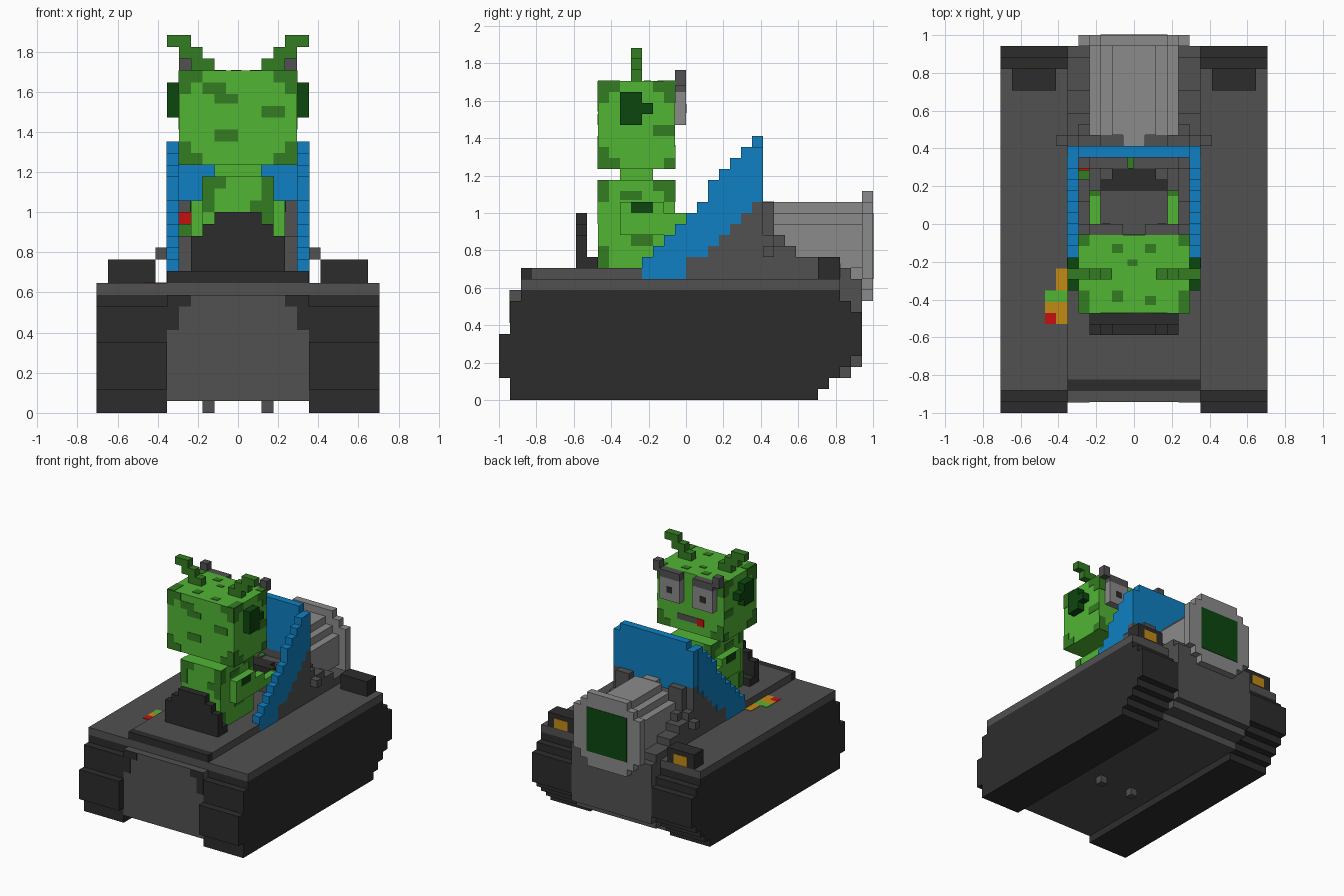
import bpy, bmesh

U = 2 / 34  # one block

old = bpy.data.objects.get("Cube")
if old:
    bpy.data.objects.remove(old, do_unlink=True)


def material(name, hex_code):
    srgb = [int(hex_code[i:i + 2], 16) / 255 for i in (0, 2, 4)]
    lin = [c / 12.92 if c <= 0.04045 else ((c + 0.055) / 1.055) ** 2.4 for c in srgb]
    m = bpy.data.materials.new(name)
    m.use_nodes = True
    m.diffuse_color = (*lin, 1)
    m.node_tree.nodes["Principled BSDF"].inputs["Base Color"].default_value = (*lin, 1)
    return m


GREY = material("mid grey", "515151")
DARK = material("charcoal", "2c2c2c")
LIGHT = material("light grey", "8b8b8b")
GREEN = material("leaf green", "52b535")
SPOT = material("dark green", "347c22")
DEEP = material("deep green", "0c460f")
BLUE = material("blue", "0e80c2")
ORANGE = material("orange", "c18a15")
RED = material("red", "c61010")


def finish(name, bm, mat):
    for v in bm.verts:
        v.co *= U
    bmesh.ops.recalc_face_normals(bm, faces=bm.faces)
    me = bpy.data.meshes.new(name)
    bm.to_mesh(me)
    bm.free()
    me.materials.append(mat)
    ob = bpy.data.objects.new(name, me)
    bpy.context.collection.objects.link(ob)
    return ob


def blocks(name, mat, boxes, mirror=False):
    """Boxes as (x0, x1, y0, y1, z0, z1) in block units, optionally mirrored in x."""
    bm = bmesh.new()
    boxes = list(boxes)
    if mirror:
        boxes += [(-b[1], -b[0], *b[2:]) for b in boxes]
    for b in boxes:
        for v in bmesh.ops.create_cube(bm, size=1)["verts"]:
            v.co = [b[2 * i] if v.co[i] < 0 else b[2 * i + 1] for i in range(3)]
    return finish(name, bm, mat)


def plates(name, mat, axis, pos, rects, mirror=False):
    """Thin painted plates on the plane axis = pos; rects span the other two axes."""
    t = 0.06
    boxes = []
    for r in rects:
        b = list(r)
        b[2 * axis:2 * axis] = [pos - t, pos + t]
        boxes.append(tuple(b))
    return blocks(name, mat, boxes, mirror)


def stairs(name, mat, cols, end, a, b, along="x"):
    """Stepped outline from columns (start, low, high), extruded from a to b."""
    starts = [c[0] for c in cols] + [end]
    top, low = [], []
    for i, (_, lo, hi) in enumerate(cols):
        top += [(starts[i], hi), (starts[i + 1], hi)]
        low += [(starts[i], lo), (starts[i + 1], lo)]
    pts = []
    for p in top + low[::-1]:
        if not pts or p != pts[-1]:
            pts.append(p)
    bm = bmesh.new()
    place = (lambda p: (a, *p)) if along == "x" else (lambda p: (p[0], a, p[1]))
    face = bm.faces.new([bm.verts.new(place(p)) for p in pts])
    ext = bmesh.ops.extrude_face_region(bm, geom=[face])["geom"]
    k = 0 if along == "x" else 1
    for v in ext:
        if isinstance(v, bmesh.types.BMVert):
            v.co[k] = b
    return finish(name, bm, mat)


# --- Tracks, covers and hull ---
track = [(-17, 2, 6), (-16, 0, 9), (-15, 0, 10), (12, 1, 10), (13, 2, 10),
         (14, 3, 9), (15, 4, 8)]
for side, a, b in (("left", 6, 12), ("right", -12, -6)):
    stairs(side + "_track", DARK, track, 16, a, b)
    blocks(side + "_track_cover", GREY, [(a, b, -15, 14, 10, 11)])
stairs("hull", GREY, [(-16, 1, 10), (-15, 1, 11), (-14, 1, 12), (13, 2, 12),
                      (15, 3, 11)], 16, -6, 6)
blocks("hull_front_lip", DARK, [(-6, 6, -15, -14, 11, 12)])
plates("hull_front_brackets", DARK, 1, -16,
       [(4, 6, 9, 10), (5, 6, 7, 9)], mirror=True)
blocks("underside_pegs", GREY, [(2, 3, -4, -3, 0, 1)], mirror=True)

# --- Headlights ---
blocks("headlight_housings", DARK, [(7, 11, 12, 14, 11, 13)], mirror=True)
plates("headlight_lamps", ORANGE, 1, 14, [(8, 10, 11.1, 12.4)], mirror=True)

# --- Cockpit walls, hood and dashboard ---
wall = [(0, 12, 13), (2, 12, 14), (3, 12, 15), (4, 12, 16), (5, 12, 17), (6, 12, 18)]
hood = wall + [(8, 12, 15), (9, 12, 14), (10, 12, 13)]
for side, s in (("left", 1), ("right", -1)):
    stairs(side + "_cockpit_wall", GREY, wall, 7, min(5 * s, 6 * s), max(5 * s, 6 * s))
    stairs(side + "_hood", GREY, [(6, 12, 18), (7, 12, 18)] + hood[-3:], 12,
           min(3 * s, 5 * s), max(3 * s, 5 * s))
    stairs(side + "_hood_skirt", GREY, [(7, 12, 15), (8, 12, 14), (10, 12, 13)], 12,
           min(5 * s, 6 * s), max(5 * s, 6 * s))
blocks("firewall", GREY, [(-5, 5, 6, 8, 12, 17)])
blocks("dashboard", GREY, [(-5, 5, 5, 6, 12, 16), (-3, 3, 4, 5, 12, 15),
                           (-5, -4, 2, 5, 12, 15), (4, 5, 2, 5, 12, 15)])
blocks("dashboard_posts", GREY, [(4, 5, 5, 6, 16, 18)], mirror=True)
blocks("side_knobs", GREY, [(6, 7, 7, 8, 13, 14)], mirror=True)
blocks("steering_bar", DARK, [(-3, 3, 3, 4, 15, 16), (-2, 2, 4, 5, 15, 16)])
blocks("red_button", RED, [(-5, -4, 4.8, 6, 16, 17)])
blocks("green_buttons", SPOT, [(-5, -4, 4, 4.9, 15, 16), (-0.6, 0, 5, 6, 16, 16.2)])

# --- Windshield ---
glass = [(-4, 11, 13), (-3, 11, 14), (-2, 11, 15), (-1, 11, 16), (0, 13, 17),
         (1, 13, 18), (2, 14, 20), (3, 15, 21), (4, 16, 22), (5, 17, 23)]
stairs("left_windshield", BLUE, glass, 6, 5, 6.05)
stairs("right_windshield", BLUE, glass, 6, -6.05, -5)
blocks("front_windshield", BLUE, [(-5, 5, 6, 7, 17, 24), (-6, 6, 6, 7, 18, 23)])

# --- Jet engine ---
stairs("jet_barrel", LIGHT, [(-4, 12, 16), (-3, 11, 17), (-2, 10, 18), (2, 11, 17),
                             (3, 12, 16)], 4, 8, 16, "y")
blocks("jet_intake", LIGHT, [(-1, 1, 7, 8, 17, 18.05)])
stairs("jet_nozzle", LIGHT, [(-5, 11, 17), (-4, 10, 18), (-3, 9, 19), (3, 10, 18),
                             (4, 11, 17)], 5, 16, 17, "y")
plates("jet_exhaust", DEEP, 1, 17, [(-3, 3, 11, 17)])

# --- Seat ---
stairs("seat_back", DARK, [(-4, 12, 15), (-3, 12, 16), (-2, 12, 17), (2, 12, 16),
                           (3, 12, 15)], 4, -10, -9, "y")
blocks("seat_base", DARK, [(-4, 4, -9, -8, 12, 13)])

# --- Driver body ---
blocks("torso", GREEN, [(-3, 3, -8, -1, 12, 20)])
blocks("neck", GREEN, [(-2, 2, -6, -3, 20, 21)])
blocks("arms", GREEN, [(3, 4, -6, -2, 15, 18), (3, 4, -2, 0, 15, 17),
                       (3, 4, 0, 2.5, 15, 16)], mirror=True)
blocks("hands", SPOT, [(3, 4, 2.5, 3, 15, 16)], mirror=True)
plates("arm_patches", DEEP, 0, 4, [(-5, -3, 17, 18)], mirror=True)
plates("torso_side_spots", SPOT, 0, 3,
       [(-8, -7, 18, 20), (-3, -1, 19, 20), (-2, -1, 18, 19), (-8, -7, 12, 14),
        (-5, -3, 14, 15), (-6, -4, 18.2, 19)], mirror=True)
plates("torso_back_spots", SPOT, 1, -8,
       [(2, 3, 16, 20), (-3, -2, 17, 20), (-2, -1, 19, 20), (1, 2, 17, 18)])
plates("torso_chest_spots", SPOT, 1, -1,
       [(2, 3, 18, 20), (-3, -2, 18, 20), (-1, 1, 15, 16)])

# --- Driver head ---
blocks("head", GREEN, [(-5, 5, -8, -1, 21, 29)])
plates("head_side_spots", SPOT, 0, 5,
       [(-8, -7, 27, 29), (-7, -6, 28, 29), (-8, -7, 21, 23), (-7, -6, 21, 22),
        (-3, -1, 28, 29), (-2, -1, 27, 28), (-3, -1, 24, 25), (-2, -1, 21, 22)],
       mirror=True)
corners = [(3, 5, 28, 29), (4, 5, 27, 28), (3, 5, 21, 22), (4, 5, 22, 23)]
plates("head_back_corners", SPOT, 1, -8, corners, mirror=True)
plates("head_face_corners", SPOT, 1, -1, corners, mirror=True)
plates("head_back_spots", SPOT, 1, -8,
       [(-3, -1, 27, 28), (-2, 0, 26.2, 27), (2, 4, 25, 26), (-2, 0, 23, 24)])
plates("head_top_corners", SPOT, 2, 29, [(4, 5, -8, -6), (4, 5, -2, -1)], mirror=True)
plates("head_top_spots", SPOT, 2, 29,
       [(-2, -1, -2.6, -1.8), (1, 2, -2.6, -1.8), (-0.6, 0.3, -3.8, -3.2),
        (-2, -1, -7, -6), (1, 2, -7.3, -6.5)])
blocks("antennae", SPOT, [(2, 4, -5, -4, 29, 30), (3, 5, -5, -4, 30, 31),
                          (4, 6, -5, -4, 31, 32)], mirror=True)
blocks("ears", DEEP, [(5, 6, -6, -4, 25, 28), (5, 6, -4, -3, 26, 27)], mirror=True)

# --- Face ---
blocks("eyes", LIGHT, [(1, 4, -1, 0, 25, 28)], mirror=True)
plates("pupils", DARK, 1, 0, [(2.1, 2.9, 26.1, 26.9)], mirror=True)
blocks("eyebrows", GREY, [(1, 4, -1, 0, 28, 29), (4, 5, -1, 0, 28.6, 30)], mirror=True)
plates("mouth", GREY, 1, -1, [(-1, 2, 22.4, 23.2)])
plates("tongue", RED, 1, -1, [(-2, -1, 22.2, 23.2)])

# --- Painted mark on the right track cover ---
plates("deck_mark_orange", ORANGE, 2, 11, [(-7, -6, -6, -4), (-7, -6, -9, -7),
                                           (-8, -7, -8, -7)])
plates("deck_mark_green", GREEN, 2, 11, [(-8, -6, -7, -6)])
plates("deck_mark_red", RED, 2, 11, [(-8, -7, -9, -8)])
